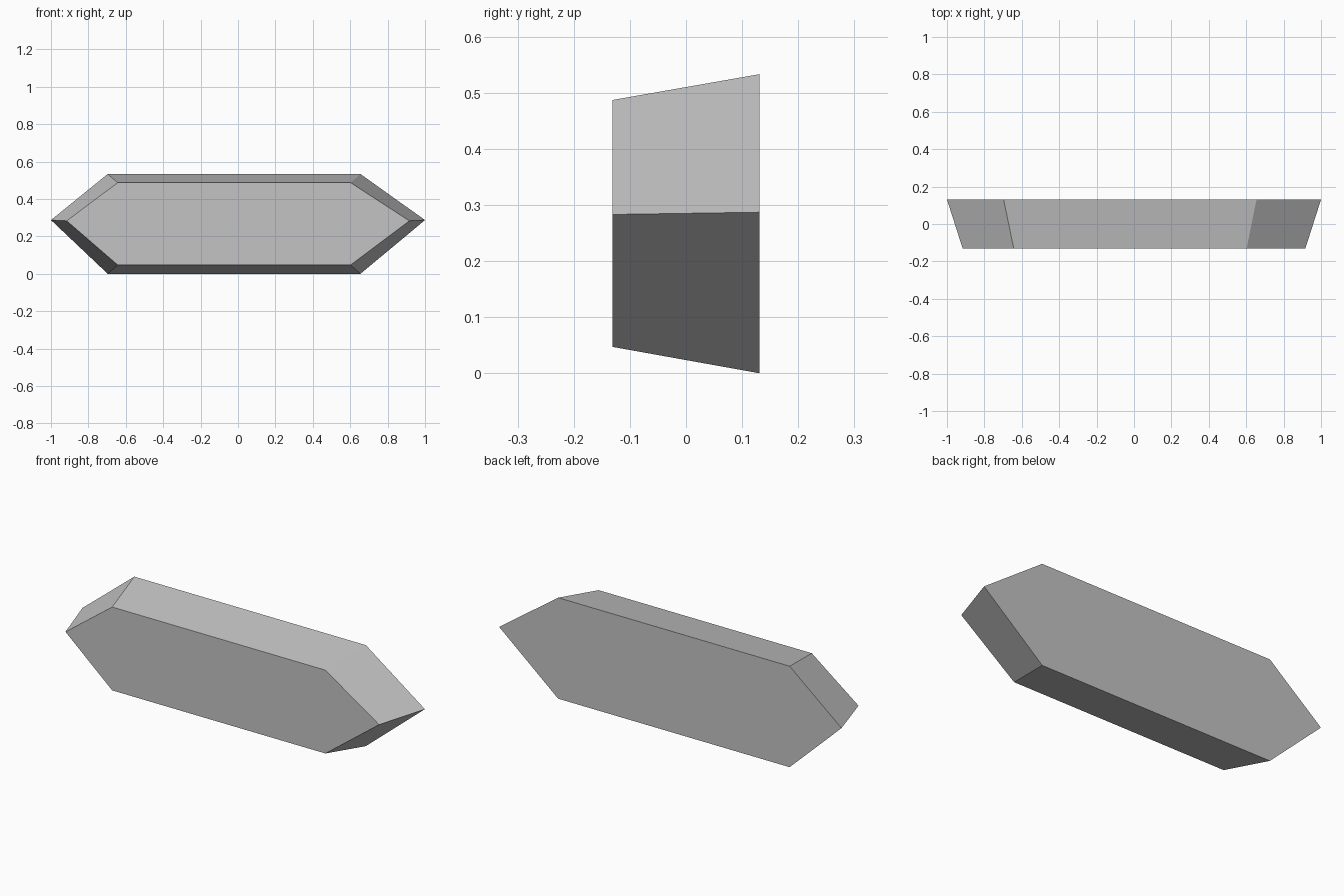
import bpy
import bmesh

cube = bpy.data.objects.get("Cube")
if cube:
    bpy.data.objects.remove(cube, do_unlink=True)

# Single plain grey
grey = bpy.data.materials.new("plain_grey")
grey.use_nodes = True
colour = (0.55, 0.55, 0.55, 1)
grey.diffuse_color = colour
grey.node_tree.nodes["Principled BSDF"].inputs["Base Color"].default_value = colour


def hexagon(bm, y, tip, left, right, bottom, middle, top):
    """Long pointed hexagon outline at depth y."""
    outline = [(-tip, middle), (left, bottom), (right, bottom),
               (tip, middle), (right, top), (left, top)]
    return [bm.verts.new((x, y, z)) for x, z in outline]


# Tapered slab: small front hexagon, larger back hexagon
bm = bmesh.new()
front = hexagon(bm, -0.131, 0.916, -0.643, 0.602, 0.047, 0.283, 0.487)
back = hexagon(bm, 0.131, 1.0, -0.697, 0.655, 0.0, 0.287, 0.533)
bm.faces.new(front)
bm.faces.new(back[::-1])
for i in range(len(front)):
    j = (i + 1) % len(front)
    bm.faces.new((front[j], front[i], back[i], back[j]))
bmesh.ops.recalc_face_normals(bm, faces=bm.faces)

mesh = bpy.data.meshes.new("pointed_slab")
bm.to_mesh(mesh)
bm.free()
mesh.materials.append(grey)
slab = bpy.data.objects.new("pointed_slab", mesh)
bpy.context.collection.objects.link(slab)
